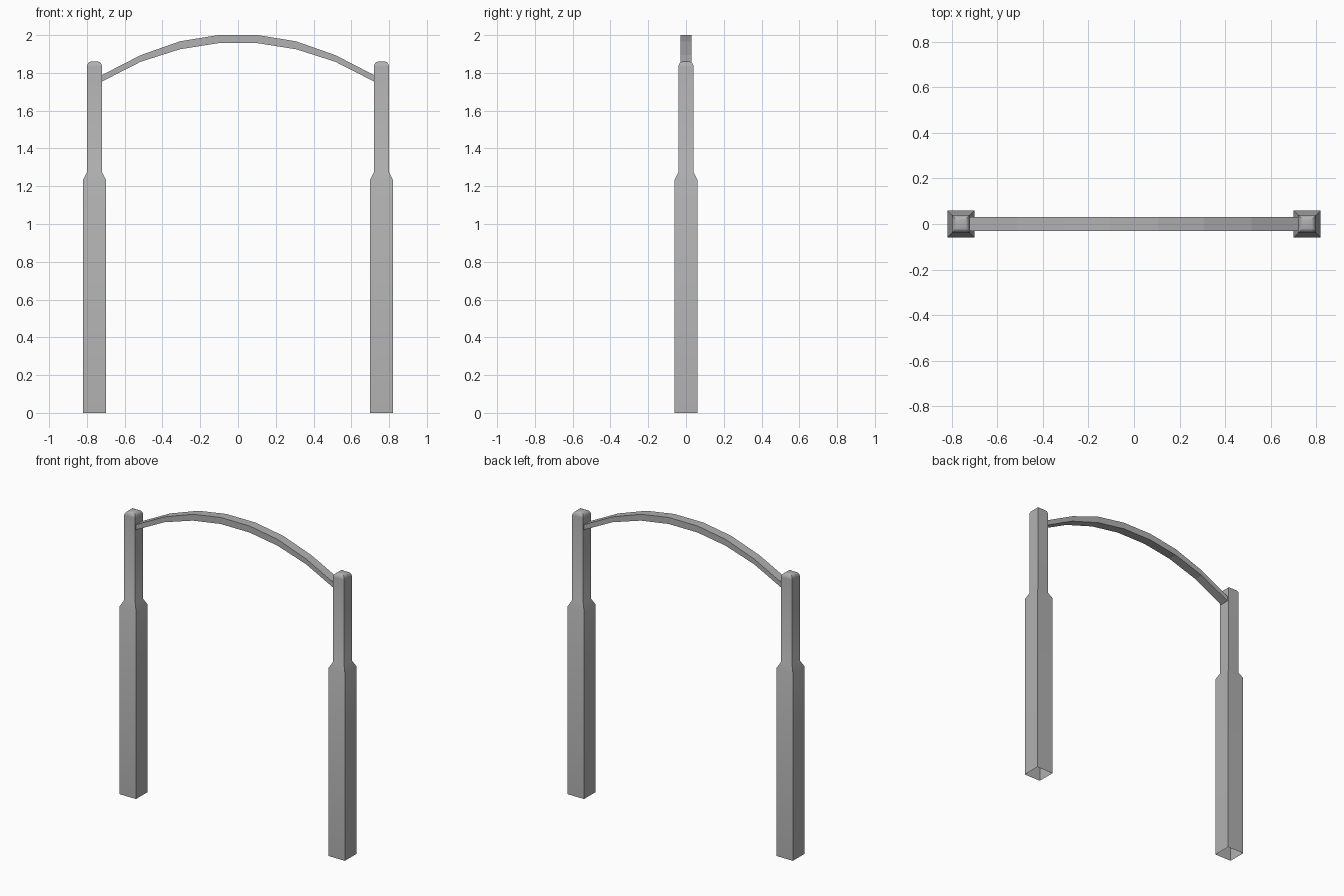
import bpy, bmesh, math

if "Cube" in bpy.data.objects:
    bpy.data.objects.remove(bpy.data.objects["Cube"])

grey = bpy.data.materials.new("dark_grey")
grey.diffuse_color = (0.44, 0.44, 0.44, 1)
grey.use_nodes = True
grey.node_tree.nodes["Principled BSDF"].inputs["Base Color"].default_value = grey.diffuse_color


def finish(name, bm, smooth=False):
    bmesh.ops.recalc_face_normals(bm, faces=bm.faces[:])
    mesh = bpy.data.meshes.new(name)
    bm.to_mesh(mesh)
    bm.free()
    mesh.materials.append(grey)
    if smooth:
        mesh.shade_smooth()
        mesh.set_sharp_from_angle(angle=math.radians(27))
    obj = bpy.data.objects.new(name, mesh)
    bpy.context.collection.objects.link(obj)


def bridge(bm, rings):
    # Quads between consecutive four-cornered rings
    for a, b in zip(rings, rings[1:]):
        for i in range(4):
            j = (i + 1) % 4
            bm.faces.new((a[i], a[j], b[j], b[i]))


CORNERS = ((-1, -1), (1, -1), (1, 1), (-1, 1))

# Post profile: (half width, height), open underneath, rounded cap
POST = ((0.06, 0), (0.06, 1.235), (0.04, 1.275), (0.04, 1.833),
        (0.0385, 1.842), (0.034, 1.851), (0.028, 1.8565), (0.02, 1.8595))


def post(name, x):
    bm = bmesh.new()
    rings = [[bm.verts.new((x + h * cx, h * cy, z)) for cx, cy in CORNERS]
             for h, z in POST]
    bridge(bm, rings)
    # Slightly raised tip of the cap
    tip = bm.verts.new((x, 0, 1.861))
    top = rings[-1]
    for i in range(4):
        bm.faces.new((top[i], top[(i + 1) % 4], tip))
    finish(name, bm, smooth=True)


post("left_post", -0.76)
post("right_post", 0.76)

# Arched top bar: (x, lower z, upper z), mirrored about the centre
half = ((0.106, 1.957, 2.0), (0.308, 1.925, 1.967),
        (0.515, 1.859, 1.894), (0.725, 1.752, 1.786))
path = [(-x, lo, hi) for x, lo, hi in reversed(half)] + list(half)
bm = bmesh.new()
rings = [[bm.verts.new((x, 0.03 * cy, hi if cz > 0 else lo)) for cy, cz in CORNERS]
         for x, lo, hi in path]
bridge(bm, rings)
bm.faces.new(rings[0])
bm.faces.new(rings[-1])
finish("arched_top_bar", bm)
